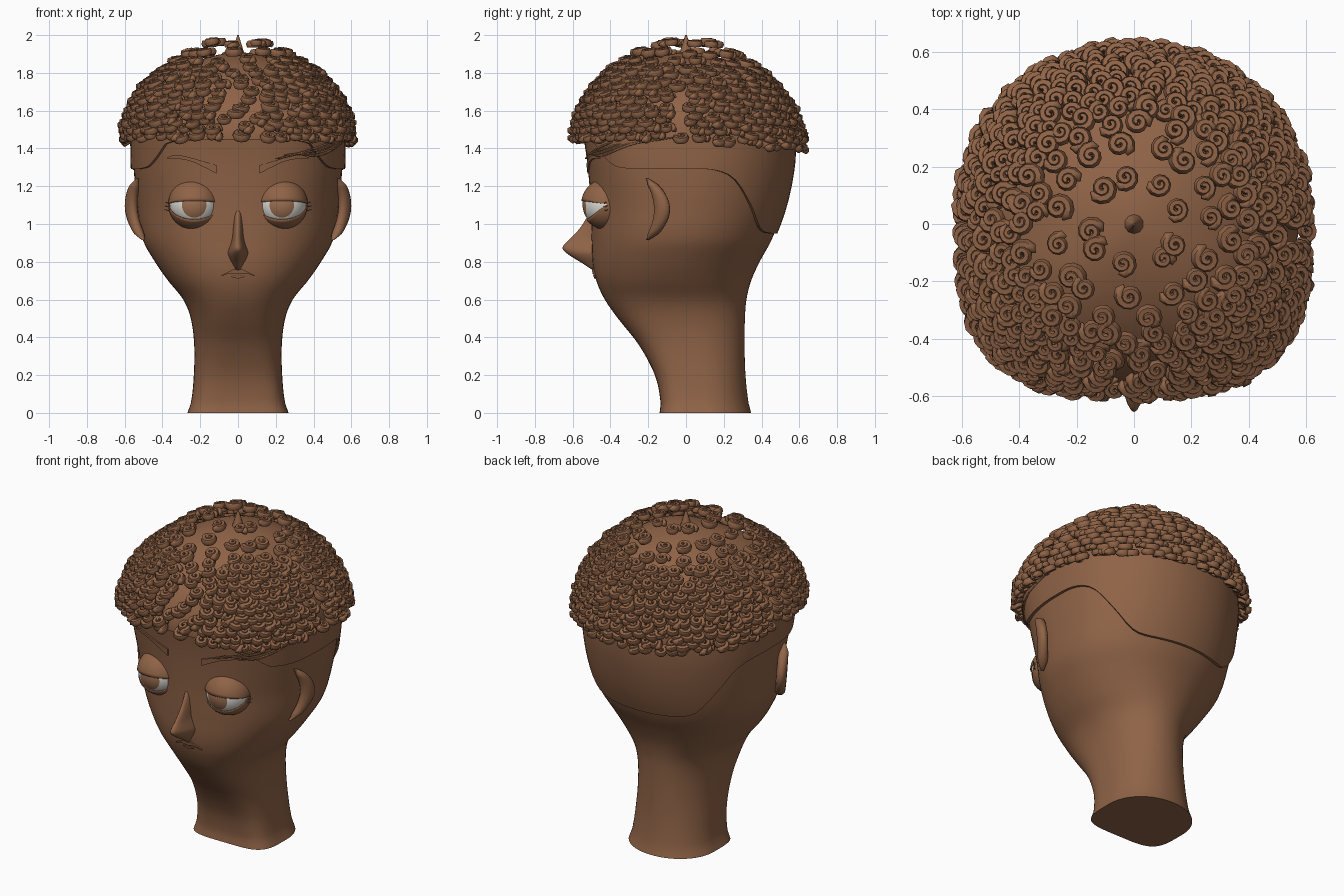
import bpy, bmesh, math, random
from mathutils import Vector, Matrix

random.seed(4)
if "Cube" in bpy.data.objects:
    bpy.data.objects.remove(bpy.data.objects["Cube"])


def material(name, colour):
    m = bpy.data.materials.new(name)
    m.use_nodes = True
    m.diffuse_color = colour
    m.node_tree.nodes["Principled BSDF"].inputs["Base Color"].default_value = colour
    return m


skin = material("warm brown", (0.275, 0.125, 0.062, 1))
white = material("eye white", (0.75, 0.73, 0.68, 1))
iris = material("iris brown", (0.33, 0.155, 0.08, 1))


def finish(name, bm, mats=(skin,), angle=40):
    bmesh.ops.recalc_face_normals(bm, faces=bm.faces)
    me = bpy.data.meshes.new(name)
    bm.to_mesh(me)
    bm.free()
    for m in mats:
        me.materials.append(m)
    ob = bpy.data.objects.new(name, me)
    bpy.context.collection.objects.link(ob)
    bpy.ops.object.select_all(action='DESELECT')
    ob.select_set(True)
    bpy.context.view_layer.objects.active = ob
    bpy.ops.object.shade_smooth_by_angle(angle=math.radians(angle))
    return ob


def add_loft(bm, rings):
    rows = [[bm.verts.new(p) for p in r] for r in rings]
    n = len(rows[0])
    for a, b in zip(rows, rows[1:]):
        for i in range(n):
            bm.faces.new((a[i], a[(i + 1) % n], b[(i + 1) % n], b[i]))
    bm.faces.new(rows[0])
    bm.faces.new(rows[-1])


def loft(name, rings, angle=40):
    bm = bmesh.new()
    add_loft(bm, rings)
    return finish(name, bm, angle=angle)


def smooth_lookup(table, t):
    """Cubic interpolation of rows keyed by their first value."""
    t = min(max(t, table[0][0]), table[-1][0])
    i = max(k for k in range(len(table) - 1) if table[k][0] <= t)
    p, q = table[i], table[i + 1]
    o, r = table[max(i - 1, 0)], table[min(i + 2, len(table) - 1)]
    h = q[0] - p[0]
    u = (t - p[0]) / h
    out = []
    for c in range(1, len(p)):
        m0 = (q[c] - o[c]) / (q[0] - o[0]) * h
        m1 = (r[c] - p[c]) / (r[0] - p[0]) * h
        out.append((2*u**3 - 3*u*u + 1) * p[c] + (u**3 - 2*u*u + u) * m0
                   + (3*u*u - 2*u**3) * q[c] + (u**3 - u*u) * m1)
    return out


# Head profile: height, half width, front y, back y, squareness of the front
PROFILE = [(0, .268, -.14, .345, 4.3), (.06, .248, -.135, .33, 4.2), (.2, .234, -.165, .315, 3.6),
           (.36, .232, -.25, .31, 3), (.5, .25, -.36, .312, 2.6), (.6, .29, -.43, .32, 2.4),
           (.7, .37, -.475, .345, 2.3), (.8, .44, -.495, .39, 2.25), (.92, .505, -.5, .455, 2.25),
           (1.1, .535, -.505, .52, 2.4), (1.3, .552, -.52, .56, 2.75), (1.48, .555, -.545, .57, 3)]
BACK = 2.08


def power(v, e):
    return math.copysign(abs(v) ** e, v)


def skin_point(z, a, off=0, scale=1, lift=None):
    w, f, b, front = smooth_lookup(PROFILE, z)
    n = front if math.sin(a) < 0 else BACK
    yc, d = (f + b) / 2, (b - f) / 2
    return Vector(((w + off) * scale * power(math.cos(a), 2 / n),
                   yc + (d + off) * scale * power(math.sin(a), 2 / n),
                   z if lift is None else lift))


def face_point(x, z, off=0):
    w, f, b, n = smooth_lookup(PROFILE, z)
    r = max(0, 1 - abs(x / (w + off)) ** n) ** (1 / n)
    return Vector((x, (f + b) / 2 - ((b - f) / 2 + off) * r, z))


ANGLES = [2 * math.pi * i / 84 for i in range(84)]
loft("head_and_neck", [[skin_point(1.48 * k / 60, a) for a in ANGLES] for k in range(61)])

# Smooth hair cap: hairline height by depth, then a dome
HAIRLINE = [(-.6, 1.45), (-.45, 1.43), (-.41, 1.36), (-.34, 1.3), (0, 1.292), (.15, 1.285),
            (.25, 1.24), (.36, 1.1), (.44, .985), (.49, .955), (.6, .95)]
hair_low = [smooth_lookup(HAIRLINE, skin_point(1.25, a).y)[0] for a in ANGLES]
rings = [[skin_point(z, a, -.02) for z, a in zip(hair_low, ANGLES)]]
for k in range(13):
    rings.append([skin_point(z + (1.45 - z) * k / 12, a, .016) for z, a in zip(hair_low, ANGLES)])
for k in range(1, 15):
    t = math.radians(6.3 * k)
    rings.append([skin_point(1.45, a, .016, math.cos(t) ** 1.2, 1.45 + .46 * math.sin(t))
                  for a in ANGLES])
loft("hair_cap", rings)

# Small tuft on the crown
bm = bmesh.new()
bmesh.ops.create_cone(bm, cap_ends=True, segments=10, radius1=.036, radius2=.004, depth=.1,
                      matrix=Matrix.Translation((0, 0, 1.95)))
finish("crown_tuft", bm)


# Curls: each is a coiled, tapering tube
def curl_rings(turns=1.8, steps=20, sides=6):
    out = []
    for s in range(steps + 1):
        u = s / steps
        a, r = turns * 2 * math.pi * u, .035 * (1 - u) + .003
        tube = .018 * (1 - .35 * u) * (.35 if s in (0, steps) else 1)
        ring = []
        for k in range(sides):
            q = 2 * math.pi * k / sides
            rr = r + tube * math.cos(q)
            ring.append(Vector((rr * math.cos(a), rr * math.sin(a),
                                .014 * u + 1.25 * tube * math.sin(q))))
        out.append(ring)
    return out


curl = curl_rings()
bm = bmesh.new()
for row, deg in enumerate([4.4 * k for k in range(11)] + [50, 58, 70]):
    t = math.radians(deg)
    f = math.cos(t) ** 1.28
    count = round(2 * math.pi * .6 * f / (.073 if deg < 49 else .11))
    for i in range(count):
        a = 2 * math.pi * (i + row % 2 / 2 + random.uniform(-.25, .25)) / count
        p = skin_point(1.45, a, .04, f, 1.46 + .525 * math.sin(t) + random.uniform(-.01, .01))
        p.z -= .05 * max(0, p.y) / .6 * math.cos(t)
        axis = Vector((p.x, p.y, 0)).normalized() * .5 * f + Vector((0, 0, 1))
        m = (Matrix.Translation(p) @ axis.to_track_quat('Z', 'Y').to_matrix().to_4x4()
             @ Matrix.Rotation(random.uniform(0, 6.28), 4, 'Z')
             @ Matrix.Scale(random.uniform(.9, 1.1), 4))
        add_loft(bm, [[m @ v for v in r] for r in curl])
finish("hair_curls", bm, angle=65)

# Nose: height, tip y, half width
NOSE = [(.76, -.5, .02), (.79, -.545, .034), (.82, -.595, .05), (.85, -.638, .057),
        (.875, -.655, .048), (.92, -.615, .034), (.98, -.56, .03), (1.07, -.505, .026)]
rings = []
for k in range(25):
    z = .76 + .31 * k / 24
    y, w = smooth_lookup(NOSE, z)
    rings.append([Vector((w * math.cos(a), -.45 + (y + .45) * abs(math.sin(a)) ** 1.3
                          * (1 if math.sin(a) > 0 else -.1), z)) for a in ANGLES[::3]])
loft("nose", rings, 60)


def tube(name, points, radius):
    cu = bpy.data.curves.new(name, 'CURVE')
    cu.dimensions = '3D'
    cu.bevel_depth, cu.bevel_resolution, cu.use_fill_caps = radius, 1, True
    sp = cu.splines.new('POLY')
    sp.points.add(len(points) - 1)
    for i, p in enumerate(points):
        sp.points[i].co = (*p, 1)
        sp.points[i].radius = .35 if i in (0, len(points) - 1) else 1
    cu.materials.append(skin)
    ob = bpy.data.objects.new(name, cu)
    bpy.context.collection.objects.link(ob)


def strip(name, stations, thick):
    """Thin plate on the face from (x, top z, bottom z) stations."""
    stations = sorted(stations)
    lo, hi = stations[0][0], stations[-1][0]
    rings = []
    for k in range(21):
        x = lo + (hi - lo) * k / 20
        t, b = smooth_lookup(stations, x)
        rings.append([face_point(x, t, thick), face_point(x, b, thick),
                      face_point(x, b, -.01), face_point(x, t, -.01)])
    loft(name, rings, 30)


# Lips with drooping corners
strip("upper_lip", [(-.088, .729, .724), (-.045, .75, .738), (-.015, .762, .738),
                    (0, .754, .734), (.015, .762, .738), (.045, .75, .738),
                    (.088, .729, .724)], .009)
strip("lower_lip", [(-.035, .724, .72), (0, .73, .712), (.035, .724, .72)], .008)

for s, side in ((1, "left"), (-1, "right")):
    eye = Matrix.Translation((s * .232, -.418, 1.105))
    # Eyeball with the iris chosen by angle from the gaze
    bm = bmesh.new()
    bmesh.ops.create_uvsphere(bm, u_segments=32, v_segments=36, radius=.13,
                              matrix=Matrix.Rotation(math.radians(93), 4, 'X'))
    gaze = Vector((0, -1, -.09))
    for f in bm.faces:
        f.material_index = int(f.calc_center_median().angle(gaze) < math.radians(29))
    bm.transform(eye)
    finish(side + "_eyeball", bm, (white, iris))

    # Lids: a shell with an almond opening
    bm = bmesh.new()
    bmesh.ops.create_uvsphere(bm, u_segments=48, v_segments=24, radius=.137,
                              matrix=Matrix.Rotation(math.pi / 2, 4, 'Y'))
    gap = []
    for f in bm.faces:
        c = f.calc_center_median()
        if -37 < math.degrees(math.atan2(c.z, -c.y)) < 8:
            gap.append(f)
    bmesh.ops.delete(bm, geom=gap, context='FACES')
    bm.transform(eye)
    lids = finish(side + "_eyelids", bm)
    mod = lids.modifiers.new("thickness", 'SOLIDIFY')
    mod.thickness, mod.offset = .006, -1

    # Short lashes at the outer corner
    for k in range(3):
        z = 1.115 - .02 * k
        tube(side + "_lash", [face_point(s * .35, z, .02), face_point(s * .37, z - .004, .02),
                              face_point(s * .39, z + .002, .022)], .0025)

    # Brow
    strip(side + "_eyebrow", [(s * x, t, b) for x, t, b in
                              [(.375, 1.352, 1.347), (.33, 1.366, 1.347), (.25, 1.351, 1.332),
                               (.18, 1.331, 1.301), (.115, 1.312, 1.268)]], .008)

    # Ear: a blunt crescent flaring out and back
    rings = []
    for k in range(21):
        u = k / 20
        bulge = math.sin(math.pi * u) ** .8
        end = min(1, .35 + 6 * u, .35 + 6 * (1 - u))
        c = Vector((s * (.5 + .03 * (1 - u) + .05 * bulge), -.205 + .078 * bulge, 1.24 - .325 * u))
        along = Vector((s * .45, .9, 0)) * (.02 + .025 * bulge) * end
        across = Vector((s * .9, -.45, 0)) * (.026 + .004 * bulge) * end
        rings.append([c + along * math.cos(a) + across * math.sin(a) for a in ANGLES[::6]])
    loft(side + "_ear", rings, 60)

# Loose strands sweeping over the left temple
for k in range(5):
    pts = []
    for j in range(11):
        u = j / 10
        x = .2 + .045 * k + (.29 - .02 * k) * u
        z = 1.345 + .007 * k + .085 * u * u + .015 * math.sin(3 * u + k)
        pts.append(face_point(x, z, .018))
    tube("loose_strand", pts, .005)
